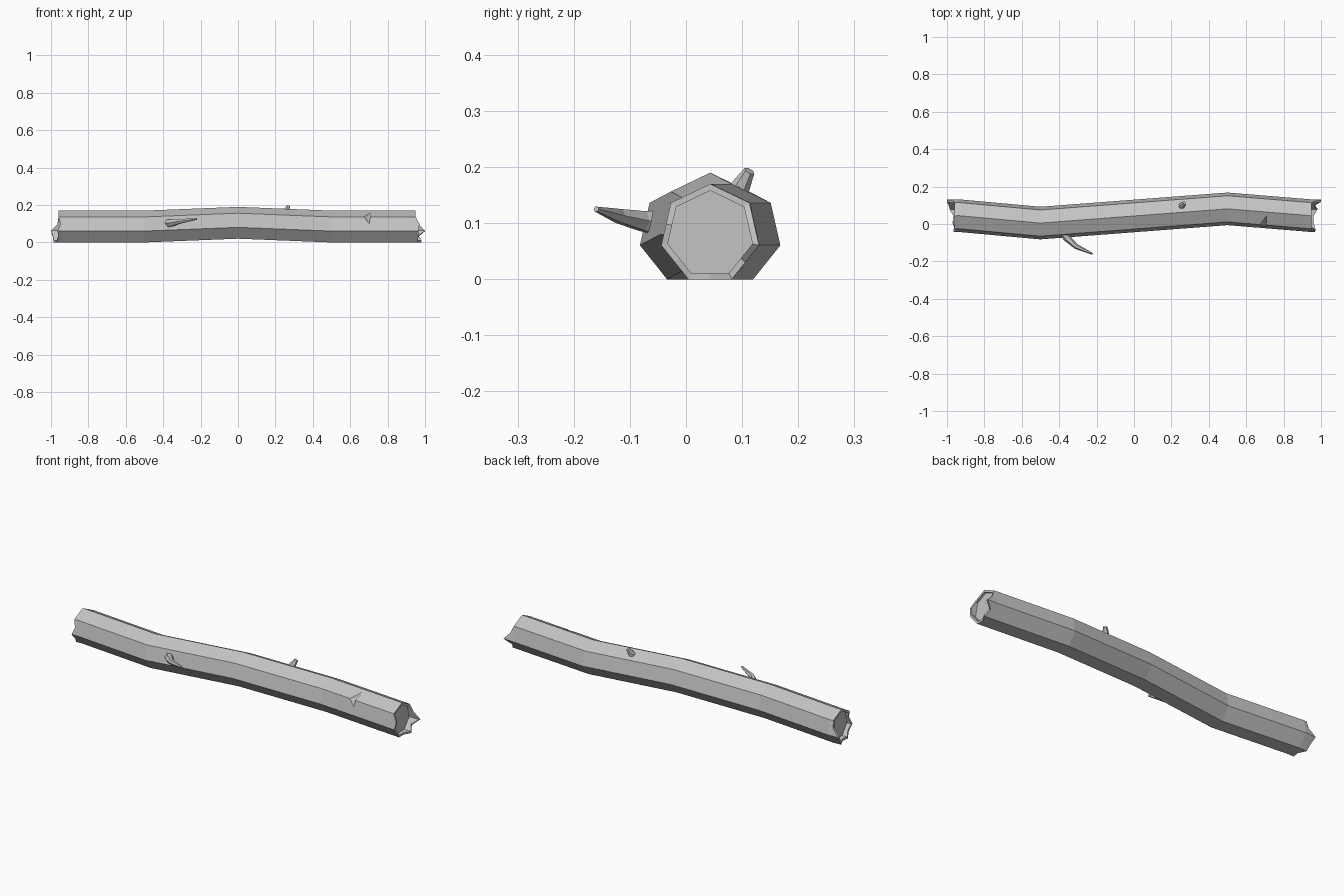
import bpy, bmesh
from math import sin, cos, pi
from mathutils import Vector

cube = bpy.data.objects.get("Cube")
if cube:
    bpy.data.objects.remove(cube)

wood = bpy.data.materials.new("grey_wood")
wood.use_nodes = True
wood.diffuse_color = (0.55, 0.55, 0.55, 1)
wood.node_tree.nodes["Principled BSDF"].inputs["Base Color"].default_value = (0.55, 0.55, 0.55, 1)

R, SIDES = 0.0894, 7
MID = R * cos(pi / SIDES)          # height of the axis above the flat underside


def finish(bm, name):
    bmesh.ops.recalc_face_normals(bm, faces=bm.faces[:])
    mesh = bpy.data.meshes.new(name)
    bm.to_mesh(mesh)
    bm.free()
    mesh.materials.append(wood)
    obj = bpy.data.objects.new(name, mesh)
    bpy.context.collection.objects.link(obj)
    return obj


def section(r):
    """Heptagon corners and edge midpoints, clockwise from the top, as (y, z)."""
    corners = [Vector((sin(2 * pi * i / SIDES), cos(2 * pi * i / SIDES))) * r for i in range(SIDES)]
    points = []
    for i, c in enumerate(corners):
        points += [c, (c + corners[(i + 1) % SIDES]) / 2]
    return points


def bridge(bm, a, b):
    n = len(a)
    for i in range(n):
        bm.faces.new((a[i], a[(i + 1) % n], b[(i + 1) % n], b[i]))


# Log: bent seven-sided trunk with splintered rims around recessed end caps
bm = bmesh.new()


def ring(xs, y, z, r):
    return [bm.verts.new((x, y + p.x, z + p.y)) for x, p in zip(xs, section(r))]


END, END_Y, N = 0.94, 0.045, 2 * SIDES
left_rim = [-0.96, -0.96, -0.96, -0.965, -1.0, -0.99, -0.985,
            -0.965, -0.97, -0.96, -0.965, -0.95, -0.96, -0.96]
right_rim = [0.95, 0.95, 0.95, 0.965, 1.0, 0.965, 0.98,
             0.96, 0.96, 0.965, 0.965, 0.97, 0.95, 0.95]
spine = [(-END, END_Y, 0), (-0.5, 0.005, 0), (0, 0.043, 0.02), (0.5, 0.081, 0), (END, END_Y, 0)]
trunk = [ring([x] * N, y, MID + z, R) for x, y, z in spine]
for a, b in zip(trunk, trunk[1:]):
    bridge(bm, a, b)
for outer, rim, x in ((trunk[0], left_rim, -END), (trunk[-1], right_rim, END)):
    lip = ring(rim, END_Y - 0.002, MID, R)
    inner = ring(rim, END_Y - 0.002, MID, R - 0.012)
    floor = ring([x] * N, END_Y - 0.002, MID, R - 0.012)
    for a, b in ((outer, lip), (lip, inner), (inner, floor)):
        bridge(bm, a, b)
    bm.faces.new(floor)
log = finish(bm, "log")

# Axe notch cut into the upper front edge
bm = bmesh.new()
for p in ((0.667, -0.008, 0.137), (0.712, 0.05, 0.165), (0.702, -0.016, 0.098),
          (0.692, 0.012, 0.132), (0.705, -0.05, 0.18)):
    bm.verts.new(p)
bmesh.ops.convex_hull(bm, input=bm.verts[:])
cutter = finish(bm, "notch_cutter")
cutter.hide_render = True
cutter.hide_set(True)
cut = log.modifiers.new("notch", 'BOOLEAN')
cut.operation, cut.object, cut.solver = 'DIFFERENCE', cutter, 'EXACT'
bpy.context.view_layer.objects.active = log
bpy.ops.object.modifier_apply(modifier=cut.name)
bpy.data.objects.remove(cutter)


# Branches: tapered tubes along a short path of (point, radius)
def branch(name, path, sides=6):
    bm = bmesh.new()
    pts = [Vector(p) for p, _ in path]
    rings = []
    for i, (_, r) in enumerate(path):
        d = pts[min(i + 1, len(pts) - 1)] - pts[max(i - 1, 0)]
        q = d.to_track_quat('Z', 'Y')
        rings.append([bm.verts.new(pts[i] + q @ Vector((r * cos(2 * pi * k / sides), r * sin(2 * pi * k / sides), 0)))
                      for k in range(sides)])
    for a, b in zip(rings, rings[1:]):
        bridge(bm, a, b)
    bm.faces.new(rings[0])
    bm.faces.new(rings[-1])
    return finish(bm, name)


branch("front_branch", [((-0.38, -0.04, 0.1), 0.026), ((-0.355, -0.078, 0.104), 0.02),
                        ((-0.31, -0.12, 0.113), 0.014), ((-0.222, -0.16, 0.125), 0.005)])
branch("top_stub", [((0.25, 0.085, 0.14), 0.021), ((0.258, 0.1, 0.17), 0.016),
                    ((0.27, 0.113, 0.193), 0.01)])
